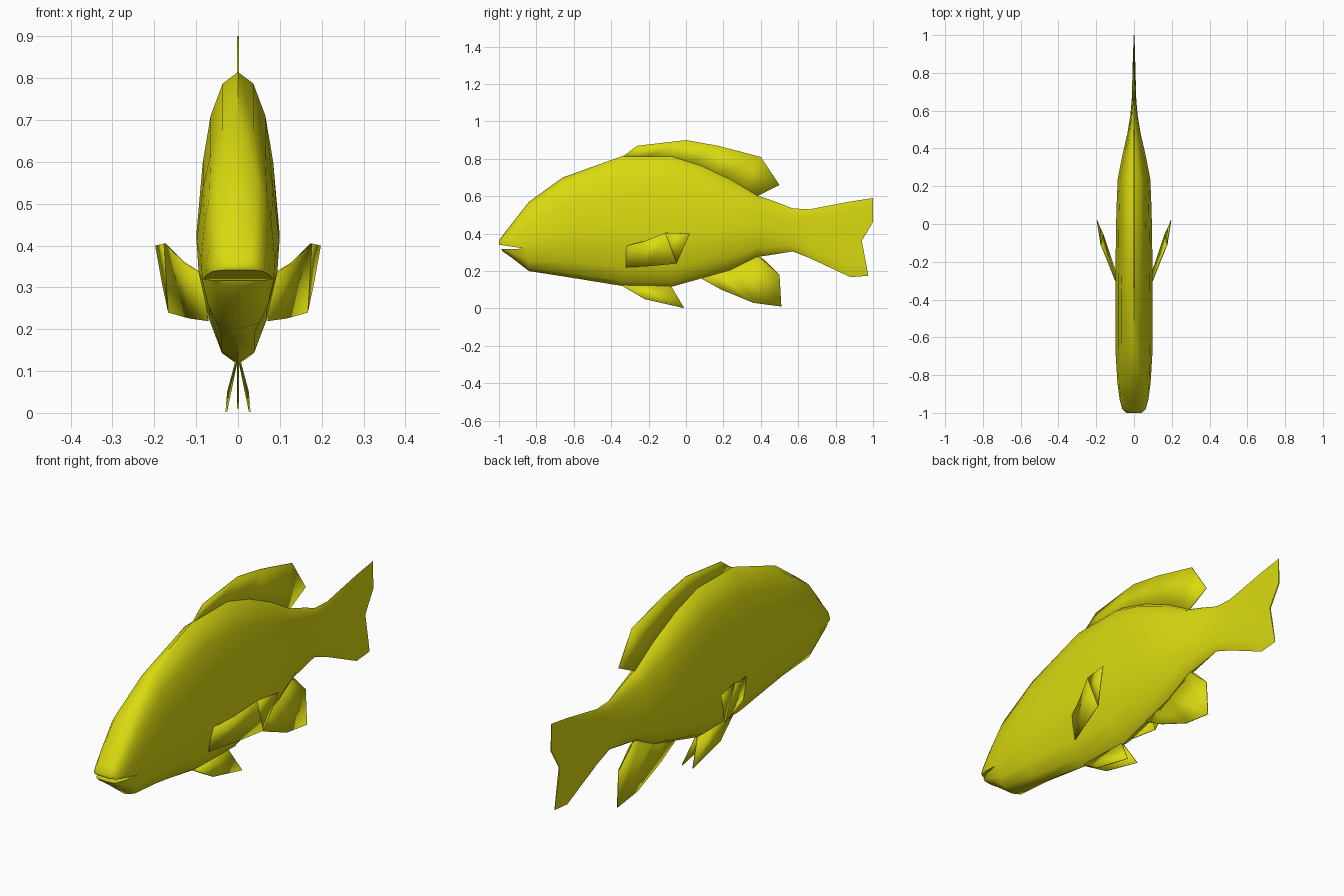
import bpy, bmesh

if "Cube" in bpy.data.objects:
    bpy.data.objects.remove(bpy.data.objects["Cube"])

yellow = bpy.data.materials.new("fish yellow")
yellow.diffuse_color = (0.70, 0.70, 0.005, 1)
yellow.use_nodes = True
yellow.node_tree.nodes["Principled BSDF"].inputs["Base Color"].default_value = yellow.diffuse_color


def make(name, verts, faces):
    me = bpy.data.meshes.new(name)
    me.from_pydata(verts, [], faces)
    bm = bmesh.new()
    bm.from_mesh(me)
    bmesh.ops.recalc_face_normals(bm, faces=bm.faces[:])
    bm.to_mesh(me)
    bm.free()
    me.materials.append(yellow)
    ob = bpy.data.objects.new(name, me)
    bpy.context.collection.objects.link(ob)
    return ob


def smooth(ob, deg=45):
    bpy.ops.object.select_all(action='DESELECT')
    ob.select_set(True)
    bpy.context.view_layer.objects.active = ob
    bpy.ops.object.shade_smooth_by_angle(angle=deg * 0.0174533)


# Body and tail: stations (y, bottom z, top z, half width)
stations = [(-1, .338, .362, .04), (-.98, .305, .39, .062), (-.93, .27, .455, .076),
            (-.84, .2, .57, .088), (-.66, .172, .70, .099), (-.34, .12, .815, .099),
            (-.08, .115, .815, .096), (.08, .16, .765, .093), (.24, .205, .69, .086),
            (.38, .275, .605, .058), (.48, .29, .57, .035), (.57, .305, .535, .02),
            (.66, .27, .53, .012), (.88, .167, .572, .006), (1, .175, .59, .003)]
# Cross-section: (height fraction, width fraction)
section = [(0, 0), (.04, .4), (.15, .7), (.31, .95), (.45, 1), (.69, .85),
           (.85, .66), (.96, .37), (1, 0)]


def ring(y, lo, hi, w):
    pts = []
    for t, f in section:
        f = f ** 0.6 if y < -.8 else f          # blunter snout
        yy = y
        if y == 1:                              # notched tail edge
            yy = .94 + (.06 * min(1, (t - .45) / .24) if t > .45 else .035 * (.45 - t) / .45)
        pts.append((f * w, yy, lo + t * (hi - lo)))
    return pts + [(-x, yy, z) for x, yy, z in pts[-2:0:-1]]


verts = [p for s in stations for p in ring(*s)]
n = 2 * len(section) - 2
faces = [(a * n + i, a * n + (i + 1) % n, a * n + n + (i + 1) % n, a * n + n + i)
         for a in range(len(stations) - 1) for i in range(n)]
for base in (0, (len(stations) - 1) * n):       # end caps
    for i in range(n // 2):
        q = [i, i + 1, n - i - 1, (n - i) % n]
        faces.append([base + k for k in dict.fromkeys(q)])
body = make("body", verts, faces)

# Mouth: wedge cut out of the snout
prof = [(-.86, .32), (-1.1, .314), (-1.1, .356)]
cutter = make("mouth_cutter", [(x, y, z) for x in (-.2, .2) for y, z in prof],
              [(0, 1, 2), (3, 4, 5), (0, 1, 4, 3), (1, 2, 5, 4), (2, 0, 3, 5)])
mod = body.modifiers.new("mouth", 'BOOLEAN')
mod.operation = 'DIFFERENCE'
mod.solver = 'EXACT'
mod.object = cutter
bpy.context.view_layer.objects.active = body
bpy.ops.object.modifier_apply(modifier=mod.name)
bpy.data.objects.remove(cutter)
smooth(body)


# Fins: strips between a root line and a tip line, thin plates
def fin(name, root, tip, mirror=False):
    m = len(root)
    ob = make(name, root + tip, [(i, i + 1, m + i + 1, m + i) for i in range(m - 1)])
    sol = ob.modifiers.new("thickness", 'SOLIDIFY')
    sol.thickness = .004
    sol.offset = 0
    if mirror:
        ob.modifiers.new("mirror", 'MIRROR')
    smooth(ob)
    return ob


def flat(pts):
    return [(0, y, z) for y, z in pts]


fin("dorsal_fin",
    flat([(-.34, .80), (-.24, .80), (0, .77), (.17, .70), (.30, .62), (.38, .60)]),
    flat([(-.335, .815), (-.26, .87), (0, .90), (.17, .87), (.40, .81), (.50, .66)]))
fin("anal_fin",
    flat([(.08, .17), (.15, .2), (.24, .23), (.33, .28), (.38, .285)]),
    flat([(.085, .158), (.19, .10), (.36, .03), (.51, .01), (.50, .18)]))
bpy.data.objects["anal_fin"].data.from_pydata  # single plate on the centre line
fin("anal_fin_rear", flat([(.36, .28), (.38, .285)]), flat([(.42, .26), (.50, .18)]))
fin("pelvic_fin",
    [(.004, -.34, .125), (.004, -.2, .125), (.004, -.08, .12)],
    [(.006, -.335, .118), (.024, -.22, .05), (.028, -.01, .002)], True)
fin("pectoral_fin",
    [(.072, -.32, .22), (.115, -.2, .226), (.165, -.05, .24)],
    [(.09, -.32, .335), (.13, -.22, .36), (.175, -.11, .405)], True)
fin("pectoral_fin_tip",
    [(.165, -.05, .24), (.18, -.02, .31)],
    [(.175, -.11, .405), (.196, .02, .40)], True)
